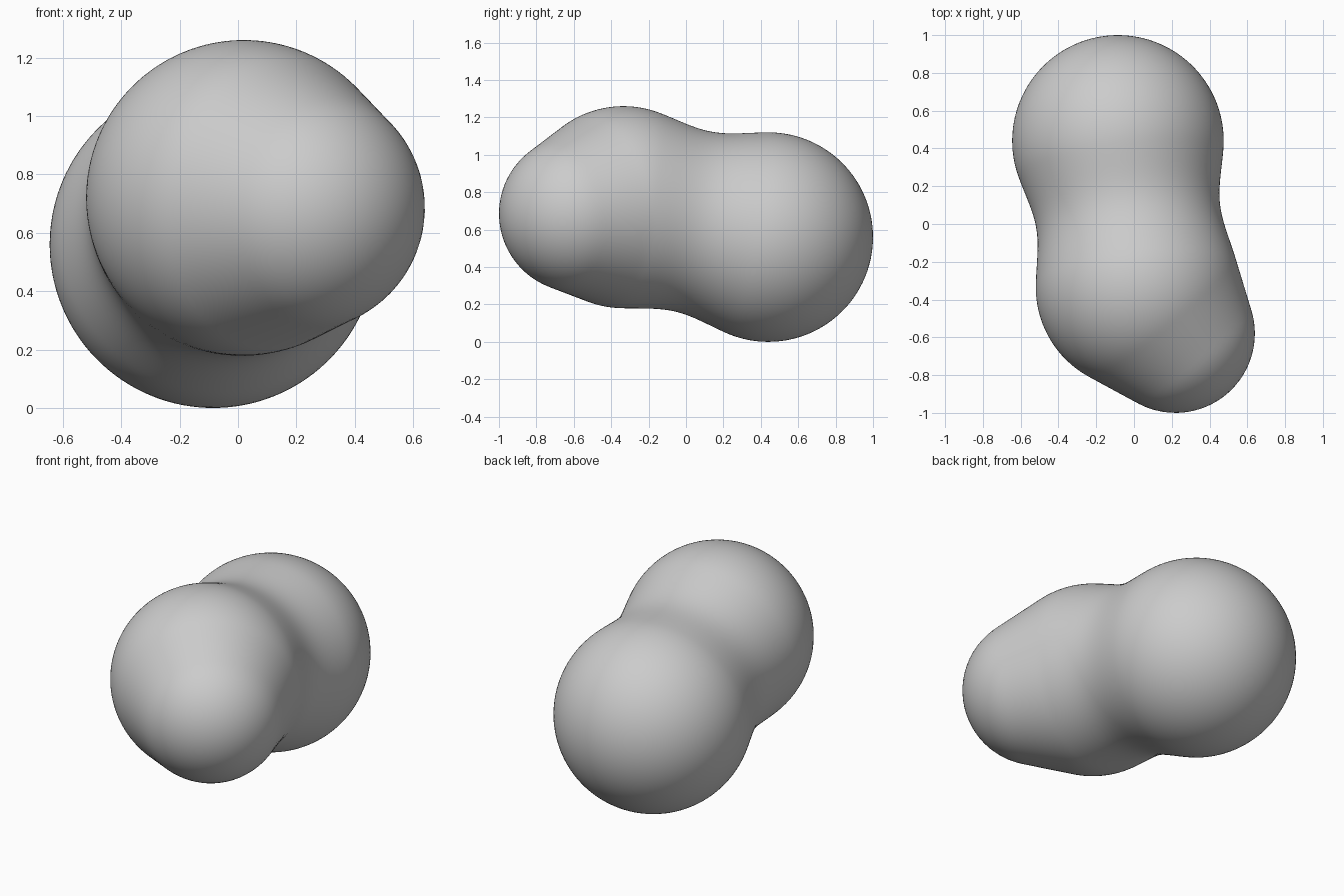
import bpy, bmesh, math
from mathutils import Vector

if "Cube" in bpy.data.objects:
    bpy.data.objects.remove(bpy.data.objects["Cube"])

# Body masses: a round rear ball and an egg-shaped front lobe
REAR, REAR_R = Vector((-0.085, 0.44, 0.56)), 0.56
WIDE, WIDE_R = Vector((0.02, -0.335, 0.72)), 0.54
TIP, TIP_R = Vector((0.22, -0.58, 0.685)), 0.42
BLEND = 0.33
CENTRE = Vector((-0.03, 0.02, 0.64))


def egg_distance(p):
    """Distance to the tapered hull of the wide and tip spheres."""
    axis = TIP - WIDE
    length = axis.length
    along = (p - WIDE).dot(axis) / length
    height = math.sqrt(max(0.0, (p - WIDE).length_squared - along * along))
    slope = (TIP_R - WIDE_R) / length
    t = (along + height * slope / math.sqrt(1 - slope * slope)) / length
    t = min(1.0, max(0.0, t))
    return (p - WIDE.lerp(TIP, t)).length - (WIDE_R + t * (TIP_R - WIDE_R))


def body_distance(p):
    """Smooth union of the rear ball and the front egg."""
    a = (p - REAR).length - REAR_R
    b = egg_distance(p)
    h = max(0.0, 1 - abs(a - b) / BLEND)
    return min(a, b) - h * h * BLEND / 4


# Push a fine icosphere out to the blended surface
bm = bmesh.new()
bmesh.ops.create_icosphere(bm, subdivisions=6, radius=1)
for v in bm.verts:
    ray = v.co.normalized()
    near, far = 0.1, 1.6
    for _ in range(24):
        mid = (near + far) / 2
        if body_distance(CENTRE + ray * mid) < 0:
            near = mid
        else:
            far = mid
    v.co = CENTRE + ray * near
for f in bm.faces:
    f.smooth = True

mesh = bpy.data.meshes.new("blended_body")
bm.to_mesh(mesh)
bm.free()
body = bpy.data.objects.new("blended_body", mesh)
bpy.context.collection.objects.link(body)
